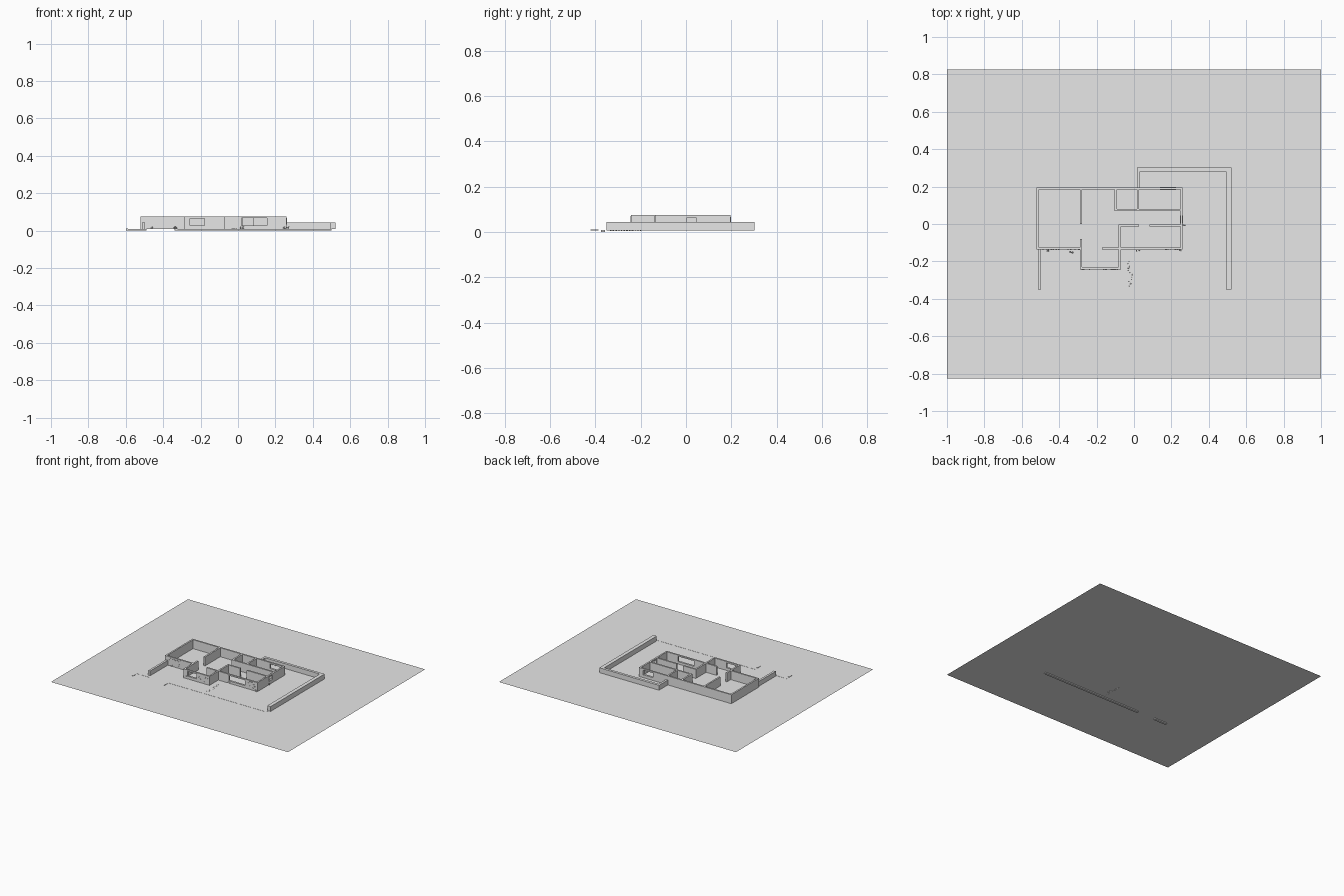
import bpy, bmesh, random
from mathutils import Matrix, Vector

cube = bpy.data.objects.get("Cube")
if cube:
    bpy.data.objects.remove(cube, do_unlink=True)
random.seed(4)

GROUND = 0.007      # lawn level
TOP = 0.075         # house wall top
FENCE = 0.044       # boundary wall top
T = 0.012           # house wall thickness

grey = bpy.data.materials.new("plain_grey")
grey.use_nodes = True
grey.diffuse_color = (0.8, 0.8, 0.8, 1)
grey.node_tree.nodes["Principled BSDF"].inputs["Base Color"].default_value = (0.8, 0.8, 0.8, 1)


def finish(name, bm):
    mesh = bpy.data.meshes.new(name)
    bm.to_mesh(mesh)
    bm.free()
    mesh.materials.append(grey)
    obj = bpy.data.objects.new(name, mesh)
    bpy.context.collection.objects.link(obj)
    return obj


def add_box(bm, lo, hi):
    lo, hi = Vector(lo), Vector(hi)
    m = Matrix.Translation((lo + hi) / 2) @ Matrix.Diagonal((*(hi - lo), 1))
    bmesh.ops.create_cube(bm, size=1, matrix=m)


def box(name, lo, hi):
    bm = bmesh.new()
    add_box(bm, lo, hi)
    return finish(name, bm)


def wall(name, axis, at, a, b, window=None):
    """Wall centred on `at`, running from a to b, with an optional window hole."""
    bm = bmesh.new()

    def piece(s, e, z0, z1, t=T):
        if axis == "x":
            add_box(bm, (s, at - t / 2, z0), (e, at + t / 2, z1))
        else:
            add_box(bm, (at - t / 2, s, z0), (at + t / 2, e, z1))

    if window:
        s, e, sill, head = window
        piece(a, s, GROUND, TOP)
        piece(e, b, GROUND, TOP)
        piece(s, e, GROUND, sill)
        piece(s, e, head, TOP)
        # slim frame lining the hole
        f = 0.002
        for p in ((s, s + f, sill, head), (e - f, e, sill, head),
                  (s, e, sill, sill + f), (s, e, head - f, head)):
            piece(*p, t=T + 0.003)
    else:
        piece(a, b, GROUND, TOP)
    return finish(name, bm)


# Lawn
bm = bmesh.new()
bmesh.ops.create_grid(bm, x_segments=1, y_segments=1, size=1,
                      matrix=Matrix.Translation((0, 0, GROUND)) @ Matrix.Diagonal((1, 0.826, 1, 1)))
finish("lawn", bm)

# Outer house walls
W, E, N, S = -0.514, 0.254, 0.19, -0.131
BAY_W, BAY_E, BAY_S = -0.284, -0.076, -0.237
h = T / 2
wall("back_wall", "x", N, W - h, E + h, (0.14, 0.225, 0.028, 0.066))
wall("right_end_wall", "y", W, S, N)
wall("left_end_wall", "y", E, S, N, (0.003, 0.046, 0.032, 0.066))
wall("front_wall_right", "x", S, W - h, BAY_W)
wall("front_wall_left", "x", S, -0.17, E + h, (0.018, 0.157, 0.024, 0.068))

# Projecting bay
wall("bay_front_wall", "x", BAY_S, BAY_W - h, BAY_E + h, (-0.258, -0.178, 0.026, 0.066))
wall("bay_right_wall", "y", BAY_W, BAY_S, -0.08)
wall("bay_left_wall", "y", BAY_E, BAY_S, -0.002)

# Inner partitions
wall("hall_partition", "y", BAY_W, 0.0, N)
wall("small_room_partition", "y", -0.097, 0.073, N)
wall("back_room_partition", "y", 0.022, 0.075, N)
wall("corridor_back_partition", "x", 0.075, -0.103, E)
wall("corridor_front_partition_right", "x", -0.008, BAY_E - h, 0.026)
wall("corridor_front_partition_left", "x", -0.008, 0.083, E)

# Garden boundary walls
for name, x0, x1, y0, y1 in (
        ("boundary_right", -0.512, -0.496, -0.35, S),
        ("boundary_left", 0.492, 0.52, -0.35, 0.302),
        ("boundary_back", 0.016, 0.492, 0.282, 0.302),
        ("boundary_return", 0.016, 0.032, N, 0.282)):
    box(name, (x0, y0, GROUND), (x1, y1, FENCE))

# Pavement edge along the street, footing set into the lawn
box("street_kerb_left", (-0.34, -0.375, 0), (0.5, -0.357, GROUND + 0.001))
box("street_kerb_right", (-0.6, -0.375, 0), (-0.49, -0.357, GROUND + 0.001))
for name, x in (("kerb_end_left", -0.335), ("kerb_end_right", -0.6)):
    box(name, (x, -0.422, GROUND), (x + 0.012, -0.386, GROUND + 0.003))


def pebbles(name, spots, scale):
    bm = bmesh.new()
    for p in spots:
        r = random.uniform(0.6, 1) * scale
        m = Matrix.Translation(p) @ Matrix.Diagonal((1, 0.8, 0.7, 1))
        bmesh.ops.create_icosphere(bm, subdivisions=1, radius=r, matrix=m)
    return finish(name, bm)


# Loose stones leading to the house
pebbles("path_stones", [(-0.02 + random.uniform(-0.013, 0.013), -0.2 - i * 0.012, GROUND)
                        for i in range(12)], 0.006)

# Small shrubs at the foot of the walls
for name, x, y in (("shrub_right", -0.465, -0.141), ("shrub_middle", -0.335, -0.15),
                   ("shrub_left", 0.023, -0.14), ("shrub_corner", 0.25, -0.141),
                   ("shrub_side", 0.263, -0.008)):
    pebbles(name, [(x + random.uniform(-0.009, 0.009), y + random.uniform(-0.004, 0.004),
                    GROUND + random.uniform(0.002, 0.012)) for _ in range(7)], 0.005)

# Scattered stone facing on the front walls
for name, x0, x1, y in (("bay_stone_facing", BAY_W, BAY_E, BAY_S - h),
                        ("front_stone_facing_right", W, BAY_W, S - h),
                        ("front_stone_facing_left", 0.165, E, S - h)):
    bm = bmesh.new()
    for _ in range(22):
        x, z = random.uniform(x0, x1 - 0.008), random.uniform(0.015, 0.07)
        if name.startswith("bay") and -0.27 < x < -0.175 and 0.02 < z < 0.07:
            continue
        add_box(bm, (x, y - 0.002, z), (x + 0.006, y, z + 0.004))
    finish(name, bm)
